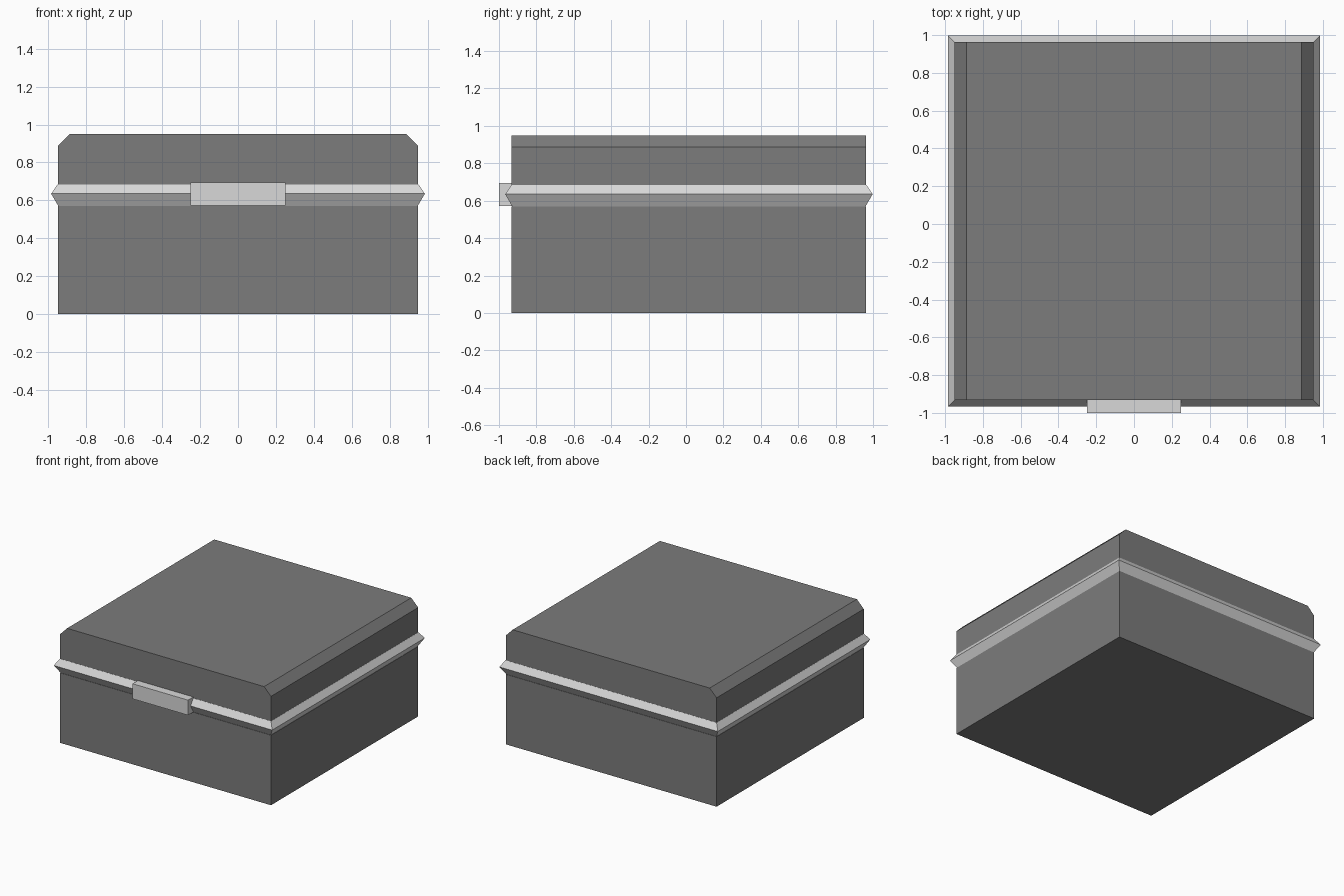
import bpy, bmesh

cube = bpy.data.objects.get("Cube")
if cube:
    bpy.data.objects.remove(cube, do_unlink=True)


def make_material(name, value):
    mat = bpy.data.materials.new(name)
    mat.use_nodes = True
    colour = (value, value, value, 1)
    mat.diffuse_color = colour
    bsdf = next(n for n in mat.node_tree.nodes if n.type == 'BSDF_PRINCIPLED')
    bsdf.inputs["Base Color"].default_value = colour
    return mat


dark = make_material("dark grey", 0.20)
light = make_material("light grey", 0.69)

# Shared outline of the box
HALF_X, FRONT, BACK = 0.95, -0.932, 0.963
SEAM_LOW, SEAM_MID, SEAM_TOP = 0.57, 0.635, 0.685


def loft(name, sections, mat):
    """Skin a list of equal-length point loops and cap both ends."""
    bm = bmesh.new()
    loops = [[bm.verts.new(p) for p in s] for s in sections]
    for a, b in zip(loops, loops[1:]):
        for i in range(len(a)):
            j = (i + 1) % len(a)
            bm.faces.new((a[i], a[j], b[j], b[i]))
    bm.faces.new(loops[0])
    bm.faces.new(loops[-1])
    bmesh.ops.recalc_face_normals(bm, faces=bm.faces)
    mesh = bpy.data.meshes.new(name)
    bm.to_mesh(mesh)
    bm.free()
    mesh.materials.append(mat)
    obj = bpy.data.objects.new(name, mesh)
    bpy.context.collection.objects.link(obj)
    return obj


def rect(z, grow=0.0, hx=HALF_X, y0=FRONT, y1=BACK):
    """Rectangle at height z, grown outward on all sides."""
    x, a, b = hx + grow, y0 - grow, y1 + grow
    return [(-x, a, z), (x, a, z), (x, b, z), (-x, b, z)]


# Lower box
loft("base", [rect(0), rect(SEAM_LOW)], dark)

# Pointed trim band between base and lid
loft("trim_band", [rect(SEAM_LOW, -0.003), rect(SEAM_MID, 0.035),
                   rect(SEAM_TOP, 0.001)], light)

# Lid: profile with chamfered left and right edges, run front to back
half = [(HALF_X, SEAM_TOP), (HALF_X, 0.887), (0.888, 0.95)]
profile = half + [(-x, z) for x, z in reversed(half)]
loft("lid", [[(x, y, z) for x, z in profile] for y in (FRONT, BACK)], dark)

# Front latch plate
loft("latch", [rect(z, 0, 0.25, -1.0, FRONT + 0.002)
               for z in (SEAM_LOW + 0.002, 0.695)], light)
